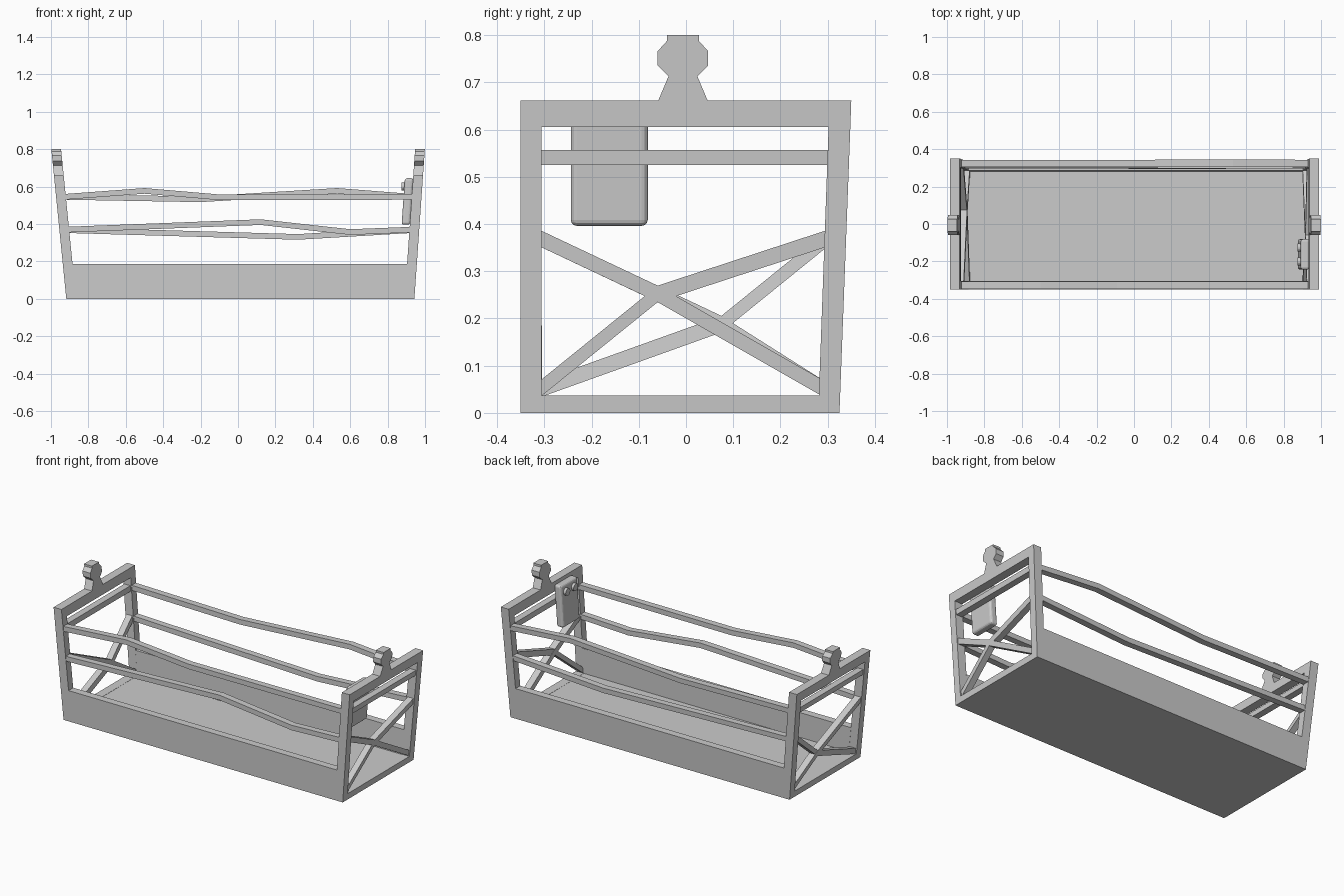
import bpy, bmesh
from math import pi
from mathutils import Matrix

if "Cube" in bpy.data.objects:
    bpy.data.objects.remove(bpy.data.objects["Cube"])

H = 0.185  # side panel height
T = 0.045  # bar depth


# Surfaces the parts lie on: (u, z, depth inwards) -> point
def right(y, z, d):
    return (0.943 + 0.07 * z - d, y, z)


def left(y, z, d):
    return (-(0.918 + 0.1 * z) + d, y, z)


def front(x, z, d):
    return (x, -0.35 + d, z)


def back(x, z, d):
    return (x, 0.325 + 0.038 * z - d, z)


def add(name, bm):
    bmesh.ops.recalc_face_normals(bm, faces=bm.faces)
    me = bpy.data.meshes.new(name)
    bm.to_mesh(me)
    bm.free()
    ob = bpy.data.objects.new(name, me)
    bpy.context.collection.objects.link(ob)
    return ob


def prism(name, outline, place, d0, d1):
    bm = bmesh.new()
    a = [bm.verts.new(place(u, z, d0)) for u, z in outline]
    b = [bm.verts.new(place(u, z, d1)) for u, z in outline]
    bm.faces.new(a)
    bm.faces.new(b)
    n = len(a)
    for i in range(n):
        j = (i + 1) % n
        bm.faces.new((a[i], a[j], b[j], b[i]))
    return add(name, bm)


def strip(name, path, w, place, d0, d1):
    # kinked bar of constant vertical width
    outline = [(u, z + w / 2) for u, z in path] + [(u, z - w / 2) for u, z in reversed(path)]
    return prism(name, outline, place, d0, d1)


def ends(z, inset):
    return left(0, z, inset)[0], right(0, z, inset)[0]


# End frames with hanging lug, mid bar and crossed braces
for side, place, cross in (("right", right, (-0.06, 0.252)), ("left", left, (0.075, 0.188))):
    D = 0.052
    prism(side + "_front_post", [(-0.35, 0), (-0.306, 0), (-0.306, 0.605), (-0.35, 0.605)], place, 0, D)
    prism(side + "_back_post", [(0.28, 0), (0.325, 0), (0.348, 0.605), (0.302, 0.605)], place, 0, D)
    prism(side + "_bottom_bar", [(-0.306, 0), (0.28, 0), (0.282, 0.037), (-0.306, 0.037)], place, 0, D)
    prism(side + "_top_bar", [(-0.35, 0.605), (0.348, 0.605), (0.35, 0.661), (0.046, 0.661),
                              (-0.059, 0.661), (-0.35, 0.661)], place, 0, D)
    prism(side + "_lug", [(-0.059, 0.661), (0.046, 0.661), (0.024, 0.713), (0.047, 0.736),
                          (0.047, 0.766), (0.027, 0.788), (0.027, 0.8), (-0.04, 0.8),
                          (-0.04, 0.788), (-0.06, 0.766), (-0.06, 0.736), (-0.037, 0.713)],
          place, 0, D)
    strip(side + "_mid_bar", [(-0.31, 0.541), (0.305, 0.541)], 0.032, place, 0.006, 0.046)
    strip(side + "_brace_falling", [(-0.31, 0.37), cross, (0.29, 0.052)], 0.035, place, 0.006, 0.046)
    strip(side + "_brace_rising", [(-0.31, 0.05), cross, (0.3, 0.37)], 0.035, place, 0.007, 0.045)

# Side panels and floor
lo, hi = ends(0, 0.05), ends(H, 0.05)
for name, place in (("front_panel", front), ("back_panel", back)):
    prism(name, [(lo[0], 0), (lo[1], 0), (hi[1], H), (hi[0], H)], place, 0, T)
f = ends(0.036, 0.05)
prism("floor", [(lo[0], 0), (lo[1], 0), (f[1], 0.036), (f[0], 0.036)], front, T, 0.63)

# Crooked rails, inner kink points only
rails = (("front_upper_rail", front, 0.545, [(-0.5, 0.577), (-0.09, 0.542)]),
         ("front_lower_rail", front, 0.37, [(0.12, 0.41), (0.6, 0.357)]),
         ("back_upper_rail", back, 0.545, [(-0.2, 0.532), (0.53, 0.577)]),
         ("back_lower_rail", back, 0.367, [(0.32, 0.331)]))
for name, place, z, kinks in rails:
    a, b = ends(z, 0.04)
    strip(name, [(a, z)] + kinks + [(b, z)], 0.03, place, 0.003, 0.042)

# Control box hung inside the right end
box = prism("control_box", [(-0.244, 0.396), (-0.081, 0.396), (-0.081, 0.645), (-0.244, 0.645)],
            right, 0.05, 0.096)
mod = box.modifiers.new("round", "BEVEL")
mod.width = 0.013
mod.segments = 3

# Buttons on the box
for i, y in enumerate((-0.2, -0.125)):
    bm = bmesh.new()
    m = Matrix.Translation(right(y, 0.6, 0.1)) @ Matrix.Rotation(pi / 2, 4, "Y")
    bmesh.ops.create_cone(bm, cap_ends=True, segments=16, radius1=0.022, radius2=0.022,
                          depth=0.022, matrix=m)
    add("button_%d" % (i + 1), bm)
